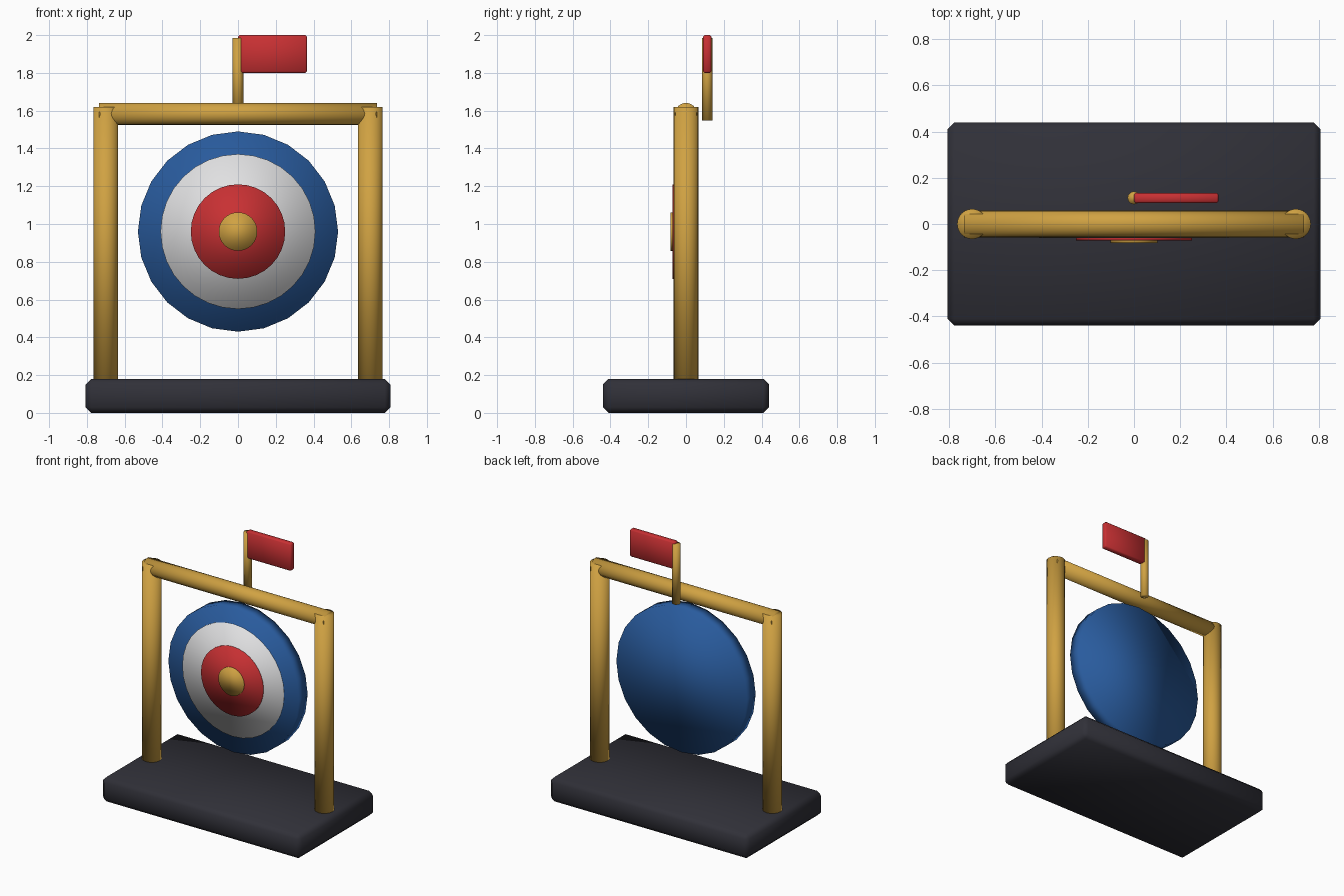
import bpy
import math

if "Cube" in bpy.data.objects:
    bpy.data.objects.remove(bpy.data.objects["Cube"])


def material(name, color):
    m = bpy.data.materials.new(name)
    m.diffuse_color = (*color, 1)
    m.use_nodes = True
    m.node_tree.nodes["Principled BSDF"].inputs["Base Color"].default_value = m.diffuse_color
    return m


GOLD = material("golden wood", (0.63, 0.36, 0.055))
BLUE = material("blue", (0.022, 0.105, 0.34))
WHITE = material("white", (0.75, 0.75, 0.76))
RED = material("red", (0.58, 0.03, 0.033))
DARK = material("charcoal", (0.03, 0.03, 0.04))


def finish(name, mat):
    ob = bpy.context.object
    ob.name = name
    ob.data.materials.append(mat)
    bpy.ops.object.shade_smooth()
    return ob


def rod(name, mat, radius, length, centre, sides=24, rot=(0, 0, 0)):
    bpy.ops.mesh.primitive_cylinder_add(vertices=sides, radius=radius, depth=length,
                                        location=centre, rotation=rot)
    return finish(name, mat)


def block(name, mat, size, centre, bevel):
    bpy.ops.mesh.primitive_cube_add(size=1, location=centre)
    bpy.context.object.scale = size
    bpy.ops.object.transform_apply(location=False, rotation=False, scale=True)
    ob = finish(name, mat)
    mod = ob.modifiers.new("edge", 'BEVEL')
    mod.width = bevel
    mod.segments = 1
    return ob


# Chamfered base slab
block("base", DARK, (1.615, 0.88, 0.18), (0, 0, 0.09), 0.03)

# Two posts and the cross beam
for side, name in ((-1, "left_post"), (1, "right_post")):
    rod(name, GOLD, 0.065, 1.47, (side * 0.7, 0, 0.885))
rod("cross_beam", GOLD, 0.058, 1.47, (0, 0, 1.583), rot=(0, math.pi / 2, 0))

# Target: thick backing disc with thin rings stacked towards the front
FACE = (math.pi / 2, 0, 0)
rod("target_disc", BLUE, 0.53, 0.1, (0, 0, 0.96), 24, FACE)
rings = (("white_ring", WHITE, 0.41, -0.05),
         ("red_ring", RED, 0.25, -0.062),
         ("bullseye", GOLD, 0.102, -0.073))
for name, mat, radius, y in rings:
    rod(name, mat, radius, 0.02, (0, y, 0.96), 32, FACE)

# Flag on its pole behind the beam
rod("flag_pole", GOLD, 0.028, 0.437, (0, 0.113, 1.767), 12)
block("flag", RED, (0.365, 0.044, 0.2), (0.183, 0.112, 1.9), 0.008)
